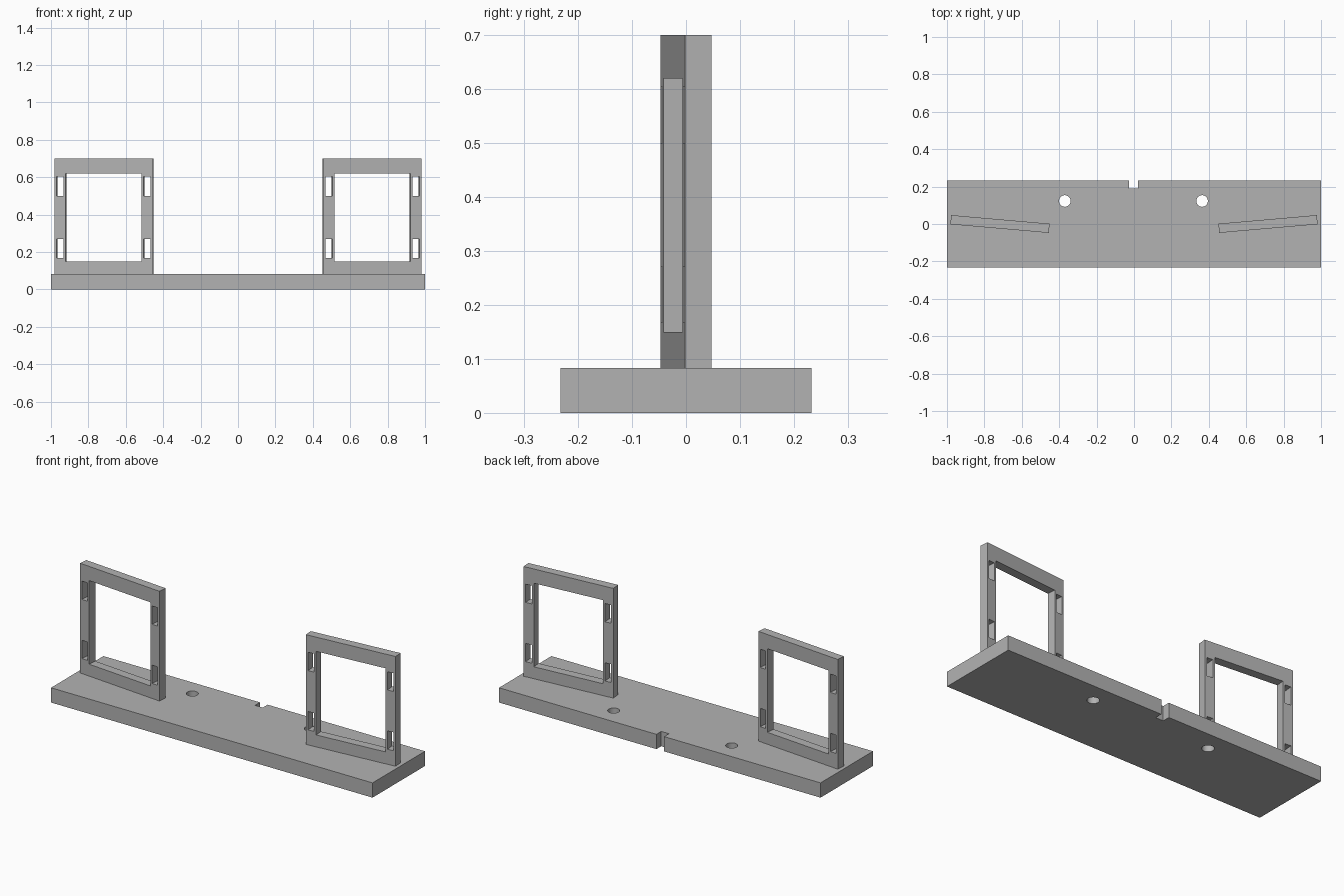
import bpy
import bmesh
from math import cos, sin, pi, radians
from mathutils import Matrix

if "Cube" in bpy.data.objects:
    bpy.data.objects.remove(bpy.data.objects["Cube"], do_unlink=True)

grey = bpy.data.materials.new("plain grey")
grey.use_nodes = True
grey.diffuse_color = (0.45, 0.45, 0.45, 1)
grey.node_tree.nodes["Principled BSDF"].inputs["Base Color"].default_value = grey.diffuse_color


def rect(x, y, w, h):
    """Outline of a rectangle centred on x, y."""
    return [(x - w / 2, y - h / 2), (x + w / 2, y - h / 2),
            (x + w / 2, y + h / 2), (x - w / 2, y + h / 2)]


def circle(x, y, r, n=40):
    return [(x + r * cos(2 * pi * i / n), y + r * sin(2 * pi * i / n)) for i in range(n)]


def plate(name, outlines, thickness, matrix):
    """Flat plate from an outer outline and hole outlines, thick around its mid plane."""
    curve = bpy.data.curves.new(name, "CURVE")
    curve.dimensions = "2D"
    curve.fill_mode = "BOTH"
    curve.extrude = thickness / 2
    for points in outlines:
        spline = curve.splines.new("POLY")
        spline.points.add(len(points) - 1)
        for p, (x, y) in zip(spline.points, points):
            p.co = (x, y, 0, 1)
        spline.use_cyclic_u = True
    helper = bpy.data.objects.new(name + " outline", curve)
    bpy.context.collection.objects.link(helper)
    bpy.context.view_layer.update()
    mesh = bpy.data.meshes.new_from_object(
        helper.evaluated_get(bpy.context.evaluated_depsgraph_get()))
    bpy.data.objects.remove(helper, do_unlink=True)
    bpy.data.curves.remove(curve)

    # Weld the caps to the walls and place the plate
    bm = bmesh.new()
    bm.from_mesh(mesh)
    bmesh.ops.remove_doubles(bm, verts=bm.verts, dist=0.0001)
    bm.transform(matrix)
    bmesh.ops.recalc_face_normals(bm, faces=bm.faces)
    bm.to_mesh(mesh)
    bm.free()
    mesh.materials.clear()
    mesh.materials.append(grey)
    obj = bpy.data.objects.new(name, mesh)
    bpy.context.collection.objects.link(obj)
    bpy.ops.object.select_all(action="DESELECT")
    obj.select_set(True)
    bpy.context.view_layer.objects.active = obj
    bpy.ops.object.shade_smooth_by_angle(angle=radians(30))
    return obj


# Base with a cable notch in the back edge and two screw holes
BASE_H, DEPTH, MID = 0.083, 0.233, -0.003
base_outline = [(-1, -DEPTH), (1, -DEPTH), (1, DEPTH),
                (MID + 0.024, DEPTH), (MID + 0.024, 0.19),
                (MID - 0.024, 0.19), (MID - 0.024, DEPTH), (-1, DEPTH)]
holes = [circle(MID + s * 0.367, 0.123, 0.031) for s in (-1, 1)]
plate("base", [base_outline] + holes, BASE_H, Matrix.Translation((0, 0, BASE_H / 2)))

# Upright frames, toed in, each with a window and four mounting slots
TOP = 0.7
frame_outlines = [rect(0, (TOP + BASE_H) / 2, 0.528, TOP - BASE_H),
                  rect(0, 0.385, 0.407, 0.47)]
frame_outlines += [rect(s * 0.2335, z, 0.036, 0.103) for s in (-1, 1) for z in (0.219, 0.552)]
for name, side in (("left_frame", 1), ("right_frame", -1)):
    place = (Matrix.Translation((side * 0.7165, 0, 0))
             @ Matrix.Rotation(radians(5 * side), 4, "Z")
             @ Matrix.Rotation(radians(90), 4, "X"))
    plate(name, frame_outlines, 0.049, place)
